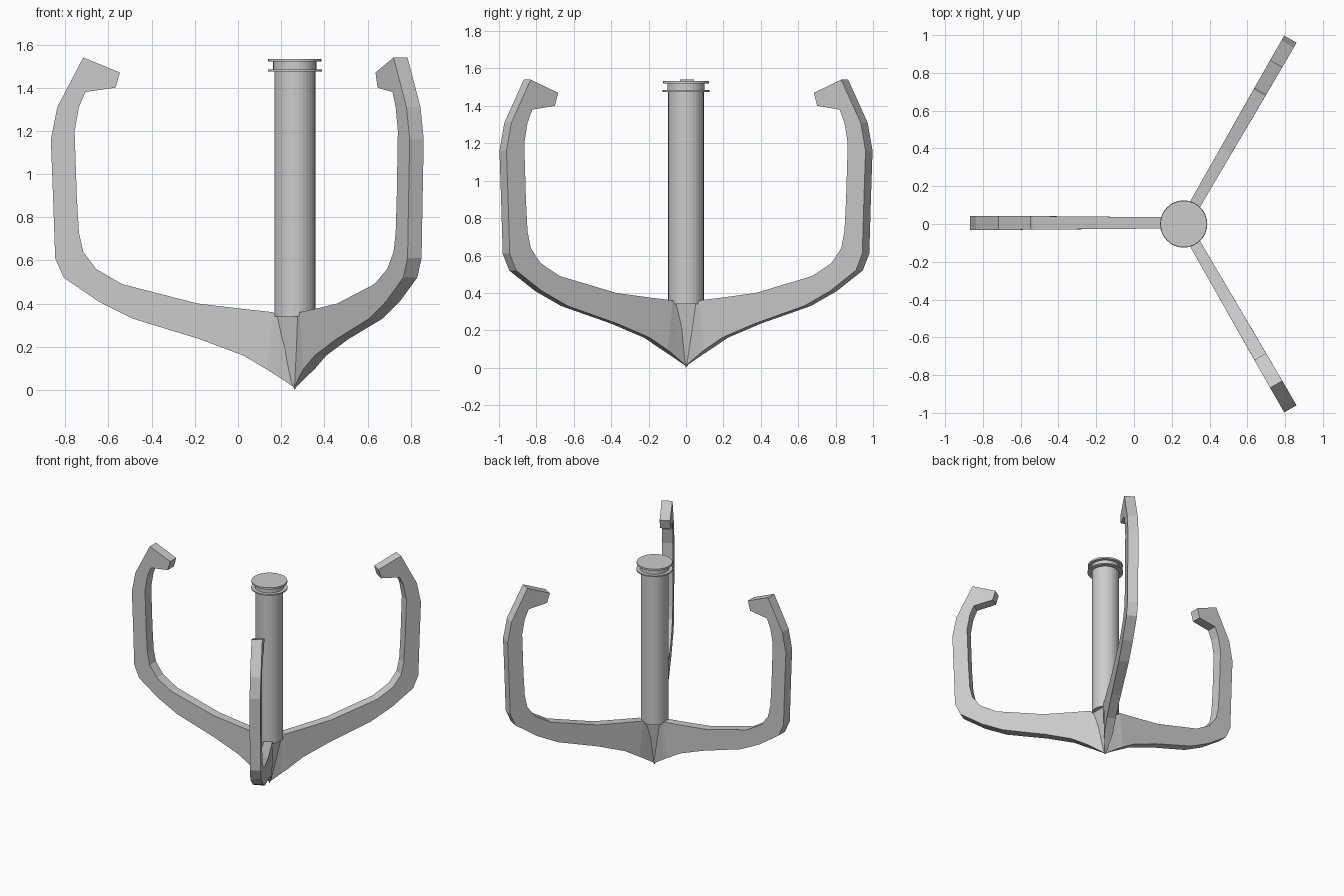
import bpy, bmesh
from math import radians, cos, sin
from mathutils import Matrix, Vector

cube = bpy.data.objects.get("Cube")
if cube:
    bpy.data.objects.remove(cube)

AXIS = Vector((0.263, 0, 0))

steel = bpy.data.materials.new("grey_steel")
steel.use_nodes = True
grey = (0.6, 0.6, 0.6, 1)
steel.diffuse_color = grey
steel.node_tree.nodes["Principled BSDF"].inputs["Base Color"].default_value = grey


def make_object(name, bm):
    bmesh.ops.recalc_face_normals(bm, faces=bm.faces)
    mesh = bpy.data.meshes.new(name)
    bm.to_mesh(mesh)
    bm.free()
    mesh.materials.append(steel)
    obj = bpy.data.objects.new(name, mesh)
    obj.location = AXIS
    bpy.context.collection.objects.link(obj)
    return obj


def loft(name, rings, turn=0):
    """Skin a list of equal-length point rings and cap both ends."""
    bm = bmesh.new()
    loops = [[bm.verts.new(p) for p in ring] for ring in rings]
    for low, high in zip(loops, loops[1:]):
        for i in range(len(low)):
            j = (i + 1) % len(low)
            bm.faces.new((low[i], low[j], high[j], high[i]))
    bm.faces.new(loops[0])
    bm.faces.new(loops[-1])
    bmesh.ops.rotate(bm, verts=bm.verts, matrix=Matrix.Rotation(radians(turn), 3, "Z"))
    return make_object(name, bm)


def disc(name, radius, bottom, top):
    bm = bmesh.new()
    bmesh.ops.create_cone(bm, cap_ends=True, segments=32, radius1=radius, radius2=radius,
                          depth=top - bottom,
                          matrix=Matrix.Translation((0, 0, (top + bottom) / 2)))
    return make_object(name, bm)


# Arm side profile: inner and outer (radius, height) at each station
profile = [
    ((0, .34), (0, .01)),
    ((.085, .34), (.09, .07)),
    ((.10, .36), (.13, .095)),
    ((.24, .375), (.24, .16)),
    ((.45, .40), (.44, .235)),
    ((.80, .49), (.75, .33)),
    ((.92, .56), (.91, .41)),
    ((.98, .64), (1.07, .52)),
    ((1.0, .73), (1.11, .61)),
    ((1.01, .90), (1.12, .90)),
    ((1.02, 1.2), (1.13, 1.16)),
    ((1.0, 1.31), (1.1, 1.31)),
    ((.97, 1.38), (.98, 1.54)),
    ((.83, 1.40), (.81, 1.47)),
]


def arm_ring(inner, outer):
    """Cross-section that narrows towards the hub and its point."""
    half_in = 0.029 + 0.0085 * min(1, inner[0])
    half_out = min(half_in, 0.004 + 0.2 * outer[0])
    return [(inner[0], -half_in, inner[1]), (inner[0], half_in, inner[1]),
            (outer[0], half_out, outer[1]), (outer[0], -half_out, outer[1])]


# Three claw arms around the shaft
for name, turn in (("right_arm", 180), ("back_left_arm", 60), ("front_left_arm", -60)):
    arm = loft(name, [arm_ring(a, b) for a, b in profile], turn)
    if turn == 180:
        arm.location.y = 0.006


# Tapered hub with a flat face between each pair of arms
def hub_ring(radius, z):
    angles = [radians(face + side) for face in (0, 120, 240) for side in (-41, 41)]
    return [(radius * cos(a), radius * sin(a), z) for a in angles]


loft("hub", [hub_ring(.001, 0), hub_ring(.015, .03), hub_ring(.0875, .35)])

# Central shaft and its grooved cap
disc("shaft", .095, .34, 1.476)
disc("lower_flange", .125, 1.475, 1.484)
disc("cap_neck", .1, 1.483, 1.522)
disc("cap_plate", .123, 1.521, 1.534)
